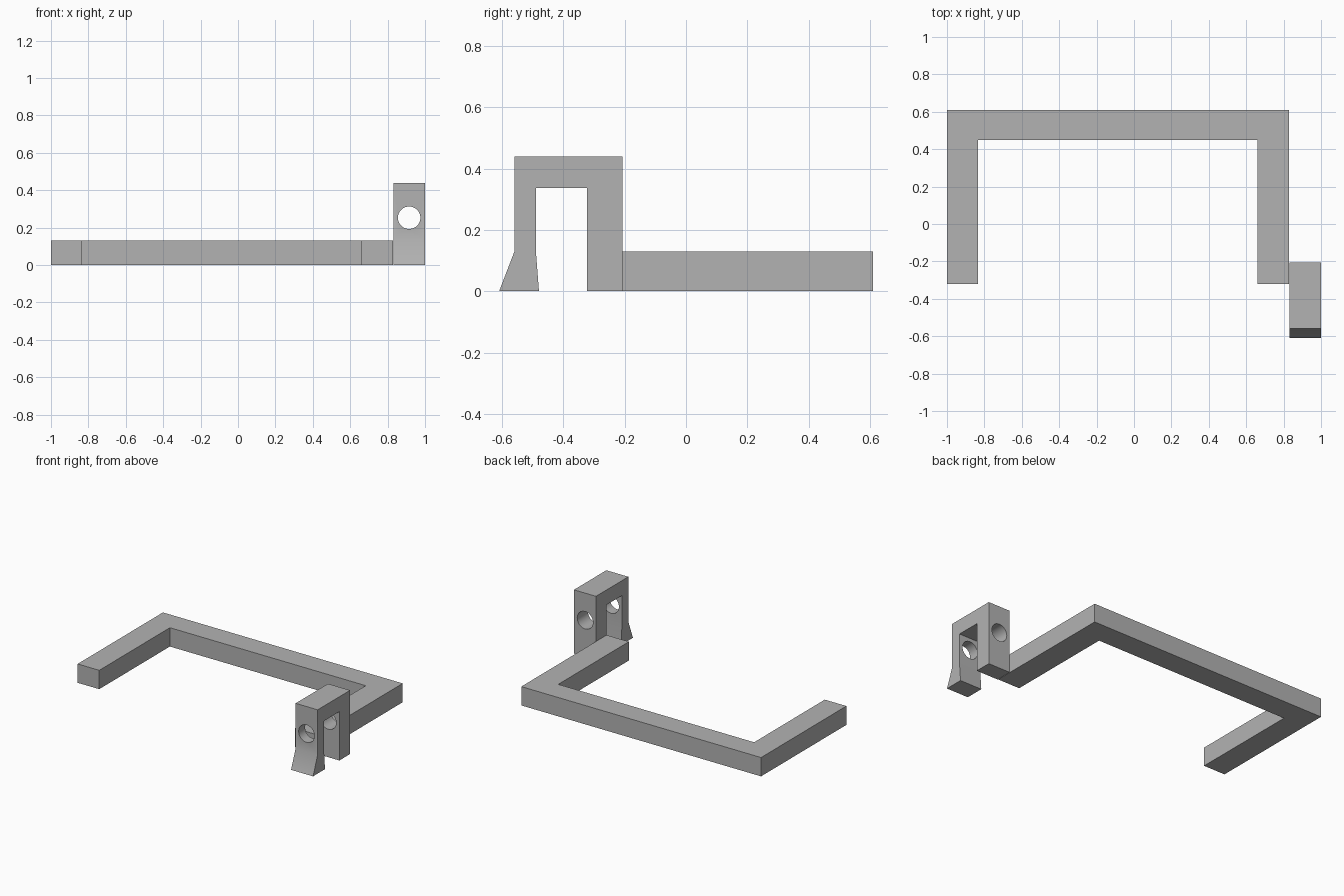
import bpy, bmesh, math
from mathutils import Vector

cube = bpy.data.objects.get("Cube")
if cube:
    bpy.data.objects.remove(cube, do_unlink=True)

grey = bpy.data.materials.new("plain grey")
grey.use_nodes = True
GREY = (0.45, 0.45, 0.45, 1)
grey.diffuse_color = GREY
grey.node_tree.nodes["Principled BSDF"].inputs["Base Color"].default_value = GREY


def extrude_profile(name, points, offset):
    """Extrude a closed planar outline along the offset vector."""
    bm = bmesh.new()
    face = bm.faces.new([bm.verts.new(p) for p in points])
    result = bmesh.ops.extrude_face_region(bm, geom=[face], use_keep_orig=True)
    moved = [g for g in result["geom"] if isinstance(g, bmesh.types.BMVert)]
    bmesh.ops.translate(bm, verts=moved, vec=Vector(offset))
    bmesh.ops.recalc_face_normals(bm, faces=bm.faces)
    mesh = bpy.data.meshes.new(name)
    bm.to_mesh(mesh)
    bm.free()
    obj = bpy.data.objects.new(name, mesh)
    bpy.context.collection.objects.link(obj)
    mesh.materials.append(grey)
    return obj


# U-shaped frame lying on the ground
left, right, inner_left, inner_right = -1.0, 0.83, -0.835, 0.66
front, back, inner_back = -0.32, 0.61, 0.45
outline = [(left, front), (inner_left, front), (inner_left, inner_back),
           (inner_right, inner_back), (inner_right, front), (right, front),
           (right, back), (left, back)]
extrude_profile("frame", [(x, y, 0) for x, y in outline], (0, 0, 0.13))

# Upright hook with a flared front foot
clip_profile = [(-0.61, 0), (-0.56, 0.13), (-0.56, 0.44), (-0.207, 0.44),
                (-0.207, 0), (-0.323, 0), (-0.323, 0.337), (-0.49, 0.337),
                (-0.49, 0.13), (-0.48, 0)]
clip_x = 0.832
clip = extrude_profile("clip", [(clip_x, y, z) for y, z in clip_profile],
                       (1 - clip_x, 0, 0))

# Round hole through both legs of the hook
bpy.ops.mesh.primitive_cylinder_add(vertices=48, radius=0.06, depth=1,
                                    location=(0.915, -0.4, 0.253),
                                    rotation=(math.pi / 2, 0, 0))
cutter = bpy.context.object
cutter.name = "hole_cutter"
cutter.data.materials.append(grey)
bpy.context.view_layer.objects.active = clip
hole = clip.modifiers.new("hole", 'BOOLEAN')
hole.operation = 'DIFFERENCE'
hole.solver = 'EXACT'
hole.object = cutter
bpy.ops.object.modifier_apply(modifier=hole.name)
bpy.data.objects.remove(cutter, do_unlink=True)

# Smooth the hole walls and the bend of the foot, keep edges sharp
bpy.ops.object.select_all(action='DESELECT')
clip.select_set(True)
bpy.ops.object.shade_smooth_by_angle(angle=math.radians(30))
